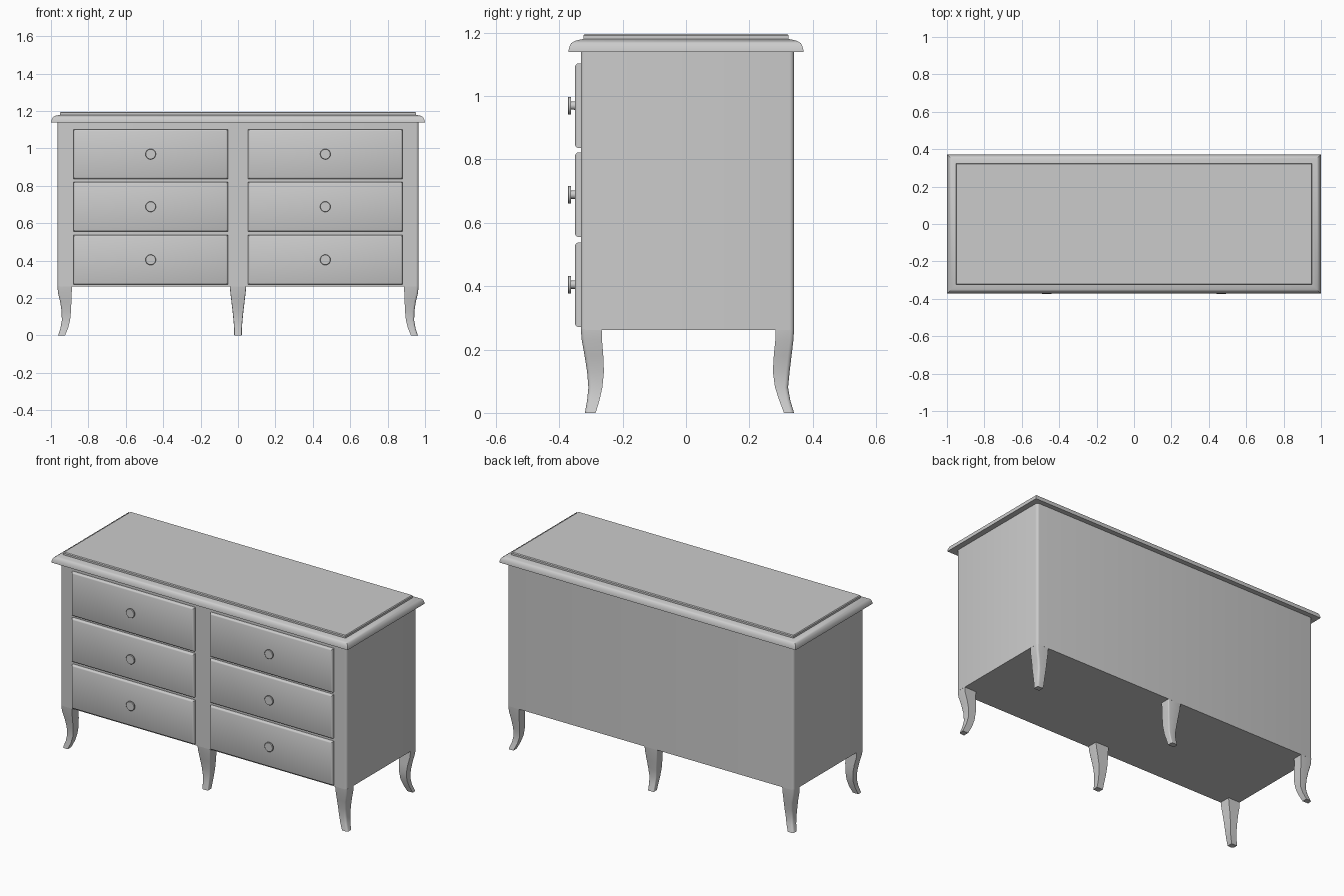
import bpy, bmesh, math

if "Cube" in bpy.data.objects:
    bpy.data.objects.remove(bpy.data.objects["Cube"])


def finish(name, bm, angle=35):
    bmesh.ops.recalc_face_normals(bm, faces=bm.faces)
    me = bpy.data.meshes.new(name)
    bm.to_mesh(me)
    bm.free()
    ob = bpy.data.objects.new(name, me)
    bpy.context.collection.objects.link(ob)
    bpy.ops.object.select_all(action='DESELECT')
    ob.select_set(True)
    bpy.context.view_layer.objects.active = ob
    bpy.ops.object.shade_smooth_by_angle(angle=math.radians(angle))
    return ob


def loft(name, rings, angle=35):
    bm = bmesh.new()
    loops = [[bm.verts.new(p) for p in r] for r in rings]
    n = len(loops[0])
    for a, b in zip(loops, loops[1:]):
        for i in range(n):
            j = (i + 1) % n
            bm.faces.new((a[i], a[j], b[j], b[i]))
    bm.faces.new(loops[0])
    bm.faces.new(loops[-1])
    return finish(name, bm, angle)


def rect(x0, x1, y0, y1, z):
    return [(x0, y0, z), (x1, y0, z), (x1, y1, z), (x0, y1, z)]


def rounded(x0, x1, y0, y1, z, r, corners):
    # rectangle whose listed corners (0-3, counter-clockwise) are rounded
    pts = []
    for k, (x, y, _) in enumerate(rect(x0, x1, y0, y1, z)):
        if k not in corners:
            pts.append((x, y, z))
            continue
        cx = x + (r if k in (0, 3) else -r)
        cy = y + (r if k in (0, 1) else -r)
        for s in range(5):
            a = math.pi + k * math.pi / 2 + s * math.pi / 8
            pts.append((cx + r * math.cos(a), cy + r * math.sin(a), z))
    return pts


# Carcass with softened vertical corners
loft("cabinet_body", [rounded(-.965, .965, -.332, .341, z, .014, (0, 1, 2, 3))
                      for z in (.262, 1.142)])

# Moulded top: (overhang half depth, height); half width is 0.628 more
profile = [(.371, 1.138), (.371, 1.143), (.367, 1.157), (.362, 1.167),
           (.350, 1.174), (.324, 1.180), (.324, 1.191), (.320, 1.196)]
loft("moulded_top", [rect(-d - .628, d + .628, -d, d, z) for d, z in profile])

# Drawer fronts with bevelled rims, and round knobs
for side in (-1, 1):
    for zc in (.4045, .6885, .9695):
        xc = side * .467
        rings = []
        for inset, y in ((0, -.325), (0, -.342), (.003, -.347), (.009, -.350)):
            w, h = .413 - inset, .133 - inset
            rings.append([(xc - w, y, zc - h), (xc + w, y, zc - h),
                          (xc + w, y, zc + h), (xc - w, y, zc + h)])
        loft("drawer_front", rings)
        knob = [(.015, -.347), (.013, -.353), (.013, -.363), (.027, -.363),
                (.028, -.365), (.028, -.371), (.026, -.373)]
        loft("drawer_knob", [[(xc + r * math.cos(t * math.pi / 12), y,
                               zc + r * math.sin(t * math.pi / 12))
                              for t in range(24)] for r, y in knob])

# Curved legs: sections from top to foot
Z = [.265, .23, .18, .13, .08, .04, 0]
X_OUT = [.965, .963, .951, .943, .942, .949, .962]
X_IN = [.887, .889, .891, .893, .898, .908, .925]
HALF = [.044, .041, .035, .029, .024, .021, .020]
FRONT = ([-.332, -.329, -.320, -.312, -.308, -.312, -.319],
         [-.266, -.265, -.261, -.259, -.264, -.273, -.285])
BACK = ([.283, .282, .277, .274, .281, .294, .309],
        [.341, .339, .333, .327, .322, .329, .341])
for label, (ya, yb), corners in (("front", FRONT, (0, 1)), ("back", BACK, (2, 3))):
    loft(label + "_middle_leg",
         [rounded(-h, h, a, b, z, .006, corners)
          for h, a, b, z in zip(HALF, ya, yb, Z)], 40)
    corner = 1 if label == "front" else 2
    rings = [rounded(i, o, a, b, z, .012, (corner,))
             for i, o, a, b, z in zip(X_IN, X_OUT, ya, yb, Z)]
    loft(label + "_right_leg", rings, 40)
    loft(label + "_left_leg", [[(-x, y, z) for x, y, z in r] for r in rings], 40)
